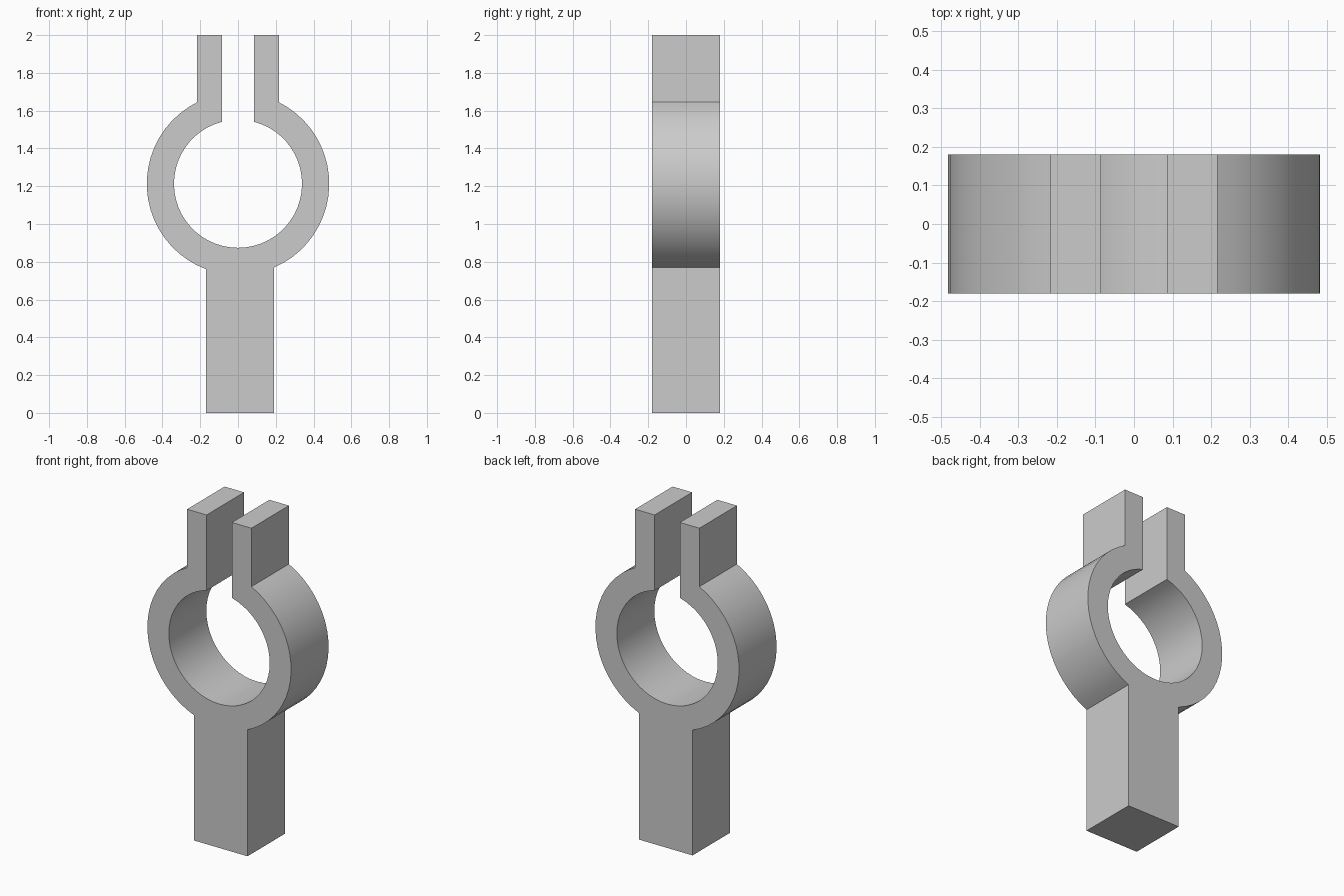
import bpy
import bmesh
from math import asin, cos, sin, pi, radians, sqrt

cube = bpy.data.objects.get("Cube")
if cube:
    bpy.data.objects.remove(cube, do_unlink=True)

HALF_DEPTH = 0.18
CENTRE_Z = 1.213
OUTER, INNER = 0.483, 0.339
STEM_LEFT, STEM_RIGHT = -0.17, 0.19
SLOT, TAB = 0.085, 0.216
TOP = 2.0

grey = bpy.data.materials.new("plain grey")
grey.use_nodes = True
colour = (0.6, 0.6, 0.6, 1)
grey.diffuse_color = colour
grey.node_tree.nodes["Principled BSDF"].inputs["Base Color"].default_value = colour


def arc(radius, start, end, steps):
    """Points on the ring, with angles measured from +x towards +z."""
    angles = [start + (end - start) * i / steps for i in range(steps + 1)]
    return [(radius * cos(a), CENTRE_Z + radius * sin(a)) for a in angles]


# Outline: stem, right outer arc, right tab, bore, left tab, left outer arc
tab_angle = pi / 2 - asin(TAB / OUTER)
slot_angle = pi / 2 - asin(SLOT / INNER)
stem_right_angle = -pi / 2 + asin(STEM_RIGHT / OUTER)
stem_left_angle = 3 * pi / 2 + asin(STEM_LEFT / OUTER)

outline = [(STEM_LEFT, 0), (STEM_RIGHT, 0)]
outline += arc(OUTER, stem_right_angle, tab_angle, 20)
outline += [(TAB, TOP), (SLOT, TOP)]
outline += arc(INNER, slot_angle, -pi - slot_angle, 48)
outline += [(-SLOT, TOP), (-TAB, TOP)]
outline += arc(OUTER, pi - tab_angle, stem_left_angle, 20)

# Extrude the outline through the depth
bm = bmesh.new()
face = bm.faces.new([bm.verts.new((x, -HALF_DEPTH, z)) for x, z in outline])
extruded = bmesh.ops.extrude_face_region(bm, geom=[face], use_keep_orig=True)
moved = [v for v in extruded["geom"] if isinstance(v, bmesh.types.BMVert)]
bmesh.ops.translate(bm, verts=moved, vec=(0, 2 * HALF_DEPTH, 0))
bmesh.ops.recalc_face_normals(bm, faces=bm.faces)

mesh = bpy.data.meshes.new("split_ring_clamp")
bm.to_mesh(mesh)
bm.free()
mesh.materials.append(grey)
clamp = bpy.data.objects.new("split_ring_clamp", mesh)
bpy.context.collection.objects.link(clamp)

# Smooth curved walls, crisp corners
bpy.ops.object.select_all(action="DESELECT")
clamp.select_set(True)
bpy.context.view_layer.objects.active = clamp
bpy.ops.object.shade_smooth_by_angle(angle=radians(20))
